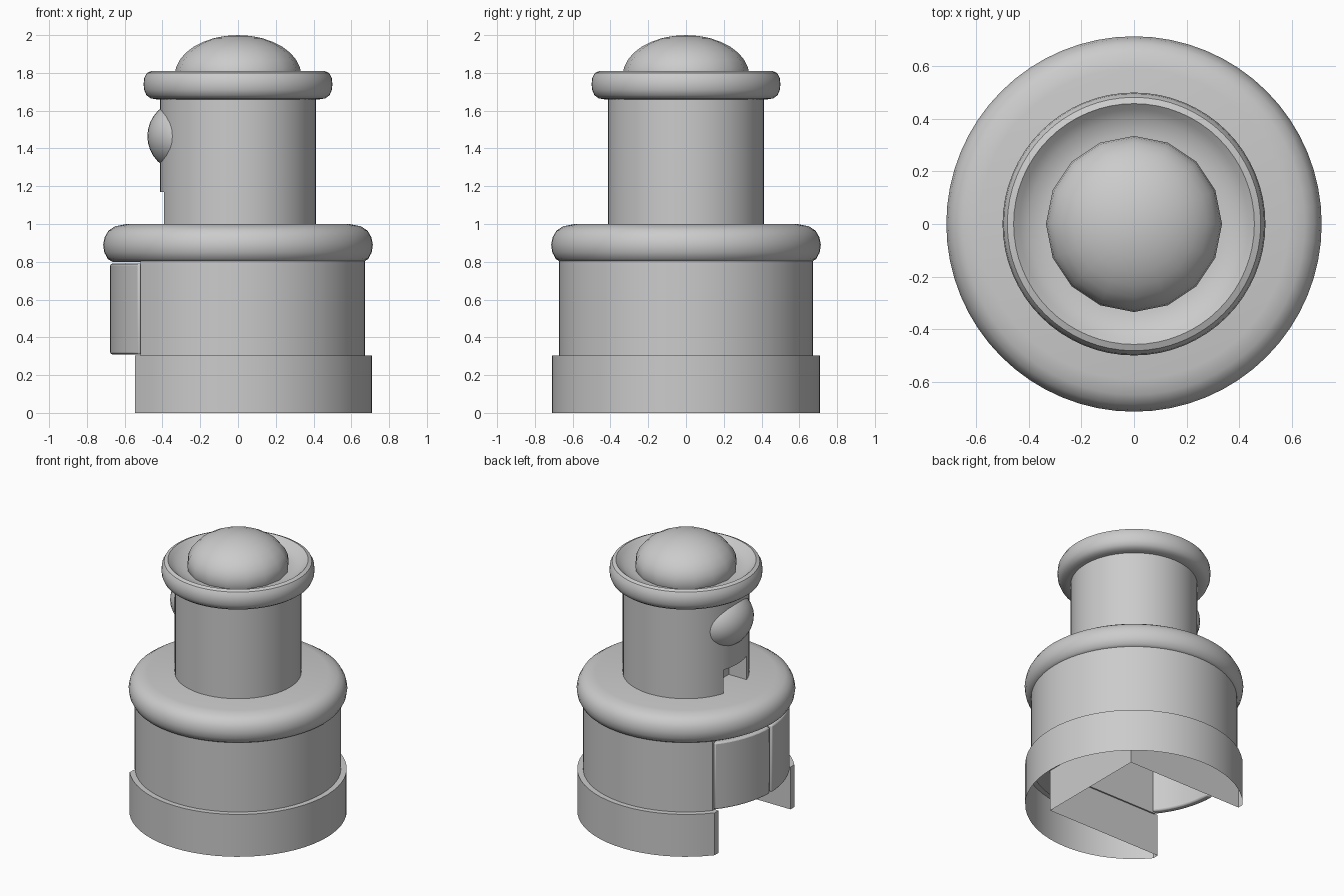
import bpy, bmesh, math
from mathutils import Vector, Matrix

if "Cube" in bpy.data.objects:
    bpy.data.objects.remove(bpy.data.objects["Cube"], do_unlink=True)

grey = bpy.data.materials.new("plain_grey")
grey.use_nodes = True
COLOUR = (0.6, 0.6, 0.6, 1)
grey.diffuse_color = COLOUR
grey.node_tree.nodes["Principled BSDF"].inputs["Base Color"].default_value = COLOUR


def finish(bm, name, smooth=True):
    bmesh.ops.recalc_face_normals(bm, faces=bm.faces)
    mesh = bpy.data.meshes.new(name)
    bm.to_mesh(mesh)
    bm.free()
    obj = bpy.data.objects.new(name, mesh)
    bpy.context.collection.objects.link(obj)
    mesh.materials.append(grey)
    if smooth:
        shade(obj)
    return obj


def activate(obj):
    bpy.ops.object.select_all(action="DESELECT")
    obj.select_set(True)
    bpy.context.view_layer.objects.active = obj


def shade(obj):
    activate(obj)
    bpy.ops.object.shade_smooth_by_angle(angle=math.radians(35))


def lathe(name, profile, steps=64):
    """Turn an (r, z) profile running from axis to axis around z."""
    bm = bmesh.new()
    verts = [bm.verts.new((r, 0, z)) for r, z in profile]
    edges = [bm.edges.new(pair) for pair in zip(verts, verts[1:])]
    bmesh.ops.spin(bm, geom=verts + edges, cent=(0, 0, 0), axis=(0, 0, 1),
                   angle=math.tau, steps=steps)
    bmesh.ops.remove_doubles(bm, verts=bm.verts, dist=0.0005)
    return finish(bm, name)


def drum(name, radius, low, high):
    return lathe(name, [(0, low), (radius, low), (radius, high), (0, high)])


def cut_box(obj, low, high):
    """Cut a box-shaped opening through a part."""
    low, high = Vector(low), Vector(high)
    bm = bmesh.new()
    bmesh.ops.create_cube(bm, size=1, matrix=Matrix.Translation((low + high) / 2)
                          @ Matrix.Diagonal((*(high - low), 1)))
    cutter = finish(bm, "opening_cutter", smooth=False)
    cutter.hide_render = True
    mod = obj.modifiers.new("opening", "BOOLEAN")
    mod.operation, mod.solver, mod.object = "DIFFERENCE", "EXACT", cutter
    activate(obj)
    bpy.ops.object.modifier_move_to_index(modifier="opening", index=0)
    bpy.ops.object.modifier_apply(modifier="opening")
    bpy.data.objects.remove(cutter, do_unlink=True)
    shade(obj)


def ellipsoid(name, centre, radii, segments, rings):
    bm = bmesh.new()
    bmesh.ops.create_uvsphere(bm, u_segments=segments, v_segments=rings, radius=1,
                              matrix=Matrix.Translation(centre) @ Matrix.Diagonal((*radii, 1)))
    return finish(bm, name)


def curved_door(name, start, end):
    """Sweep a plank section between two angles, in degrees from the right side."""
    corners = [(0.63, 0.31), (0.677, 0.31), (0.677, 0.79), (0.63, 0.79)]
    first = math.pi + math.radians(start)
    bm = bmesh.new()
    cap = bm.faces.new([bm.verts.new((r * math.cos(first), r * math.sin(first), z))
                        for r, z in corners])
    bmesh.ops.spin(bm, geom=[cap], cent=(0, 0, 0), axis=(0, 0, 1),
                   angle=math.radians(end - start), steps=8)
    bmesh.ops.remove_doubles(bm, verts=bm.verts, dist=0.0005)
    inner = [f for f in bm.faces if all(len(e.link_faces) > 2 for e in f.edges)]
    bmesh.ops.delete(bm, geom=inner, context="FACES_ONLY")
    door = finish(bm, name)
    bevel = door.modifiers.new("soft_edges", "BEVEL")
    bevel.width, bevel.segments = 0.01, 2


# Base and main drum, with a wide slot open towards the right
base = drum("base", 0.71, 0, 0.305)
cut_box(base, (-1, -0.41, -0.1), (0.37, 0.41, 0.5))
cut_box(base, (-1, -1, -0.1), (-0.546, 1, 0.5))
body = drum("body", 0.672, 0.3, 0.81)
cut_box(body, (-1, -0.4, 0.2), (0.37, 0.4, 1))
cut_box(body, (-1, -1, 0.2), (-0.515, 1, 1))

# The base is hollow, so its underside is open around the slot walls
bm = bmesh.new()
bm.from_mesh(base.data)
under = [f for f in bm.faces if f.normal.z < -0.9 and f.calc_center_median().z < 0.01]
bmesh.ops.delete(bm, geom=under, context="FACES")
bm.to_mesh(base.data)
bm.free()

# Pair of curved doors closing the drum's opening
curved_door("left_door", -39, -0.9)
curved_door("right_door", 0.9, 39)

# Rounded collar on the drum
lathe("lower_collar", [(0, 0.8), (0.665, 0.8), (0.69, 0.815), (0.708, 0.85),
                       (0.714, 0.89), (0.706, 0.93), (0.686, 0.965),
                       (0.65, 0.988), (0.59, 1), (0, 1)])

# Tower with a small slot at its foot
tower = drum("tower", 0.413, 0.99, 1.7)
cut_box(tower, (-0.6, -0.13, 1.0), (-0.25, 0.13, 1.17))

# Rounded window boss above the slot
ellipsoid("window_boss", (-0.291, 0, 1.465), (0.189, 0.235, 0.189), 32, 16)

# Dished rim and dome
lathe("upper_rim", [(0, 1.66), (0.43, 1.66), (0.462, 1.665), (0.485, 1.682),
                    (0.497, 1.71), (0.5, 1.74), (0.496, 1.775), (0.482, 1.8),
                    (0.458, 1.81), (0.435, 1.79), (0.4, 1.765), (0.34, 1.75),
                    (0, 1.745)])
ellipsoid("dome", (0, 0, 1.785), (0.335, 0.335, 0.215), 16, 16)
